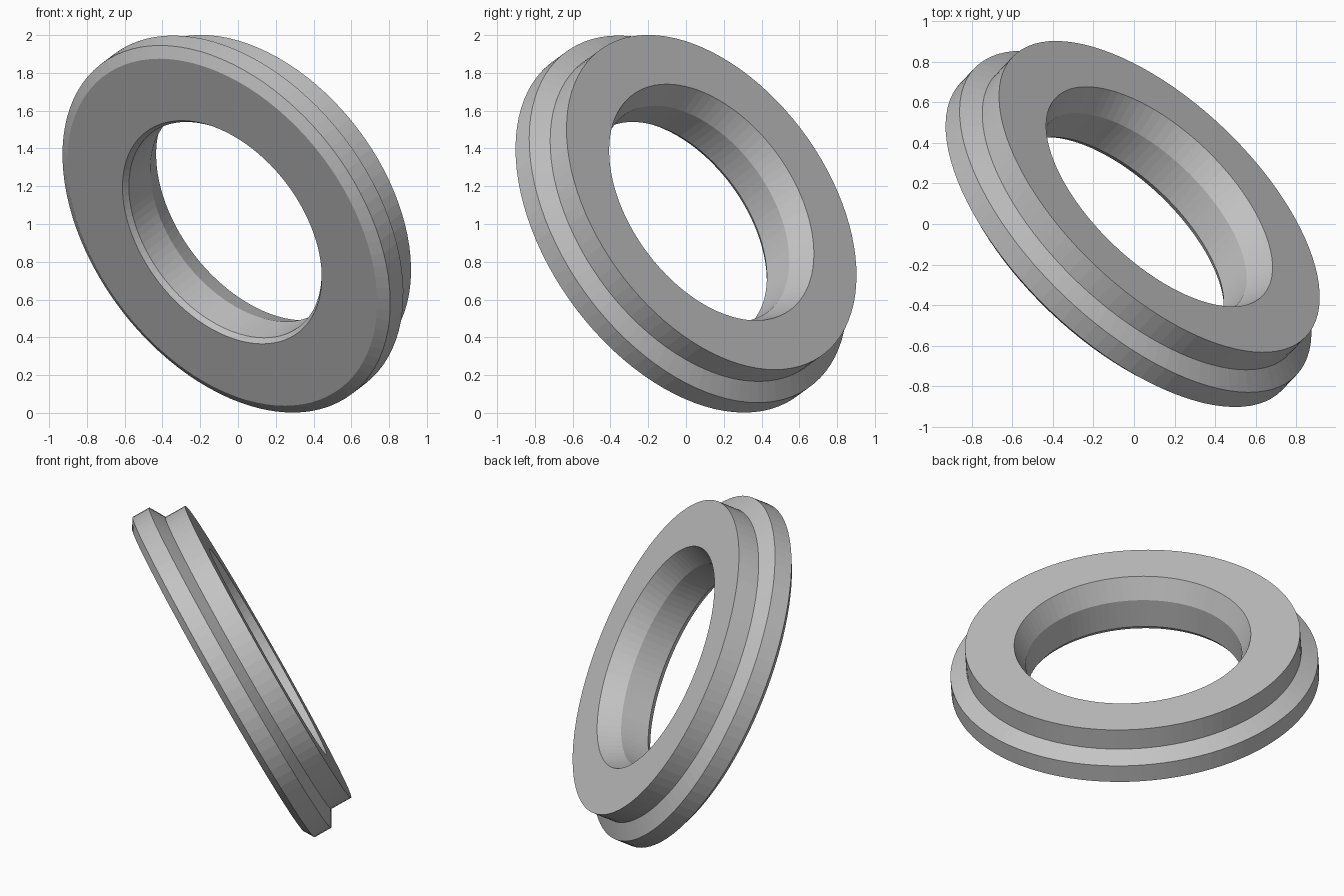
import bpy, bmesh, math
from mathutils import Vector, Matrix

cube = bpy.data.objects.get("Cube")
if cube:
    bpy.data.objects.remove(cube, do_unlink=True)

SEGMENTS = 96

# Cross-section as (radius, distance along the axis); back face at zero
profile = [
    (0.706, 0.0), (1.0, 0.0),          # back face
    (1.0, -0.135), (1.097, -0.192),    # step and sloped shoulder
    (1.097, -0.305), (1.037, -0.342),  # wide rim and front bevel
    (0.667, -0.342), (0.645, -0.315),  # front face and bore bevel
    (0.645, -0.13),                    # bore, flaring to the back
]

# Plain grey material
grey = bpy.data.materials.new("light_grey")
grey.use_nodes = True
colour = (0.55, 0.55, 0.55, 1)
grey.diffuse_color = colour
grey.node_tree.nodes["Principled BSDF"].inputs["Base Color"].default_value = colour

# Revolve the closed cross-section into a ring
bm = bmesh.new()
verts = [bm.verts.new((r, 0, a)) for r, a in profile]
edges = [bm.edges.new((v, verts[(i + 1) % len(verts)])) for i, v in enumerate(verts)]
bmesh.ops.spin(bm, geom=verts + edges, cent=(0, 0, 0), axis=(0, 0, 1),
               angle=math.tau, steps=SEGMENTS)
bmesh.ops.remove_doubles(bm, verts=bm.verts, dist=0.0005)
bmesh.ops.recalc_face_normals(bm, faces=bm.faces)

# Tilt the ring so its axis leans to the left, back and up
axis = Vector((0.612, 0.641, 0.464)).normalized()
tilt = axis.to_track_quat('Z', 'Y').to_matrix().to_4x4()
bm.transform(Matrix.Translation((0.125, 0.135, 1.115)) @ tilt)

mesh = bpy.data.meshes.new("stepped_ring")
bm.to_mesh(mesh)
bm.free()
mesh.materials.append(grey)
ring = bpy.data.objects.new("stepped_ring", mesh)
bpy.context.collection.objects.link(ring)
